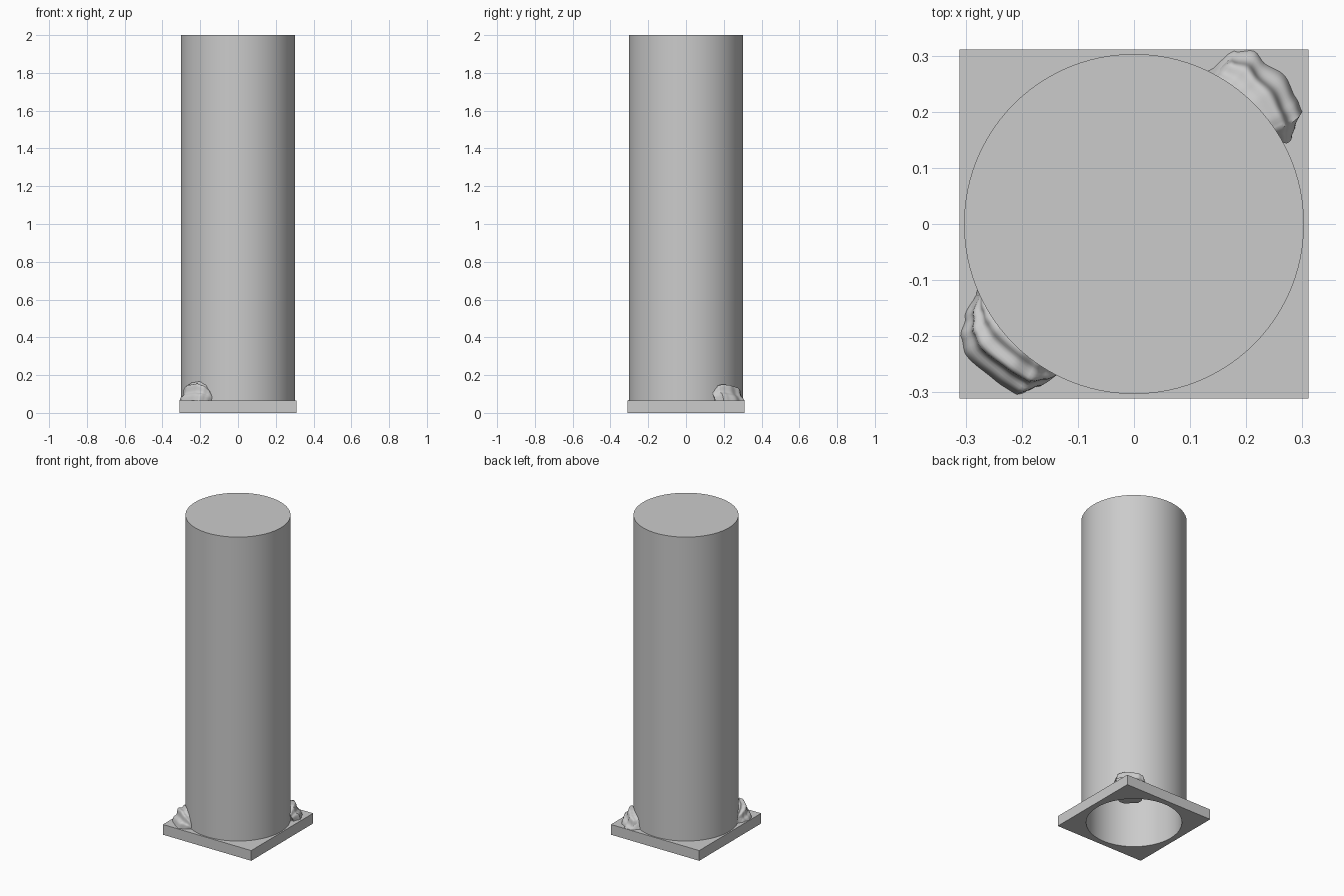
import bpy, bmesh, math

cube = bpy.data.objects.get("Cube")
if cube:
    bpy.data.objects.remove(cube, do_unlink=True)

stone = bpy.data.materials.new("grey stone")
stone.use_nodes = True
GREY = (0.6, 0.6, 0.6, 1)
stone.diffuse_color = GREY
stone.node_tree.nodes["Principled BSDF"].inputs["Base Color"].default_value = GREY

SIDES = 96
PLINTH_TOP = 0.065


def finish(bm, name, smooth=30):
    bmesh.ops.recalc_face_normals(bm, faces=bm.faces)
    mesh = bpy.data.meshes.new(name)
    bm.to_mesh(mesh)
    bm.free()
    ob = bpy.data.objects.new(name, mesh)
    mesh.materials.append(stone)
    bpy.context.collection.objects.link(ob)
    bpy.ops.object.select_all(action='DESELECT')
    ob.select_set(True)
    bpy.context.view_layer.objects.active = ob
    bpy.ops.object.shade_smooth_by_angle(angle=math.radians(smooth))
    return ob


def bridge(bm, a, b):
    for i in range(len(a)):
        j = (i + 1) % len(a)
        bm.faces.new((a[i], a[j], b[j], b[i]))


def ring(bm, radius, z, square=False):
    verts = []
    for i in range(SIDES):
        a = 2 * math.pi * (i + 0.0) / SIDES
        c, s = math.cos(a), math.sin(a)
        r = radius / max(abs(c), abs(s)) if square else radius
        verts.append(bm.verts.new((r * c, r * s, z)))
    return verts


# Square plinth with a round bore
bm = bmesh.new()
loops = [ring(bm, 0.311, 0, True), ring(bm, 0.311, PLINTH_TOP, True),
         ring(bm, 0.275, PLINTH_TOP), ring(bm, 0.275, 0)]
for k in range(4):
    bridge(bm, loops[k], loops[(k + 1) % 4])
finish(bm, "plinth")

# Hollow shaft, closed at the top and open below
bm = bmesh.new()
loops = [ring(bm, 0.275, 0.06), ring(bm, 0.303, 0.06),
         ring(bm, 0.303, 2), ring(bm, 0.275, 1.97)]
bridge(bm, loops[0], loops[1])
bridge(bm, loops[1], loops[2])
bridge(bm, loops[3], loops[0])
bm.faces.new(loops[2])
bm.faces.new(loops[3])
finish(bm, "column_shaft")


def sample(table, angle):
    for (a0, *v0), (a1, *v1) in zip(table, table[1:]):
        if angle <= a1:
            t = (angle - a0) / (a1 - a0)
            t = t * t * (3 - 2 * t)
            return [p + (q - p) * t for p, q in zip(v0, v1)]
    return table[-1][1:]


# Carved corner leaf: rows of angle, reach and height
def corner_leaf(name, table, folds, twist):
    bm = bmesh.new()
    cols, rows = 36, 20
    start, end = table[0][0], table[-1][0]
    grid = []
    for i in range(cols + 1):
        u = i / cols
        angle = start + (end - start) * u
        reach, height = sample(table, angle)
        line = []
        for j in range(rows + 1):
            v = j / rows
            swell = math.sin(math.pi * v)
            wave = math.sin(2 * math.pi * (folds * v + twist * u))
            depth = min(1, (reach - 0.3) / 0.06)
            r = 0.296 + (reach - 0.296) * v ** 0.8 + 0.004 * wave * swell * depth
            z = 0.06 + (height - 0.06) * math.cos(v * math.pi / 2) ** 0.9
            z += 0.008 * wave * swell * depth
            a = math.radians(angle + 2 * twist * swell)
            x = max(-0.311, min(0.311, r * math.cos(a)))
            y = max(-0.311, min(0.311, r * math.sin(a)))
            line.append(bm.verts.new((x, y, z)))
        grid.append(line)
    for p, q in zip(grid, grid[1:]):
        for j in range(rows):
            bm.faces.new((p[j], q[j], q[j + 1], p[j + 1]))
    # Close the two ends and the hidden back
    bm.faces.new(grid[0])
    bm.faces.new(grid[-1])
    for p, q in zip(grid, grid[1:]):
        bm.faces.new((p[0], q[0], q[-1], p[-1]))
    finish(bm, name, 50)


corner_leaf("front_corner_leaf", [
    (203, 0.305, 0.11), (209, 0.345, 0.135), (213, 0.369, 0.15),
    (218, 0.381, 0.16), (228, 0.374, 0.165), (235, 0.371, 0.15),
    (240, 0.335, 0.12), (242, 0.306, 0.09)], 2.2, 0.5)

corner_leaf("back_corner_leaf", [
    (29, 0.322, 0.11), (32, 0.34, 0.13), (34, 0.362, 0.145),
    (38, 0.367, 0.15), (45, 0.378, 0.15), (51, 0.37, 0.145),
    (55, 0.377, 0.14), (60, 0.358, 0.13), (64, 0.306, 0.09)], 1.6, -0.6)

# Rough stub of the back leaf reaching into the bore
bm = bmesh.new()
sections = []
for r, half, low, high in ((0.30, 0.08, 0.01, 0.1), (0.23, 0.065, 0.01, 0.09),
                           (0.19, 0.04, 0.02, 0.07)):
    sections.append([bm.verts.new(((r - w) * math.sqrt(0.5), (r + w) * math.sqrt(0.5), z))
                     for w, z in ((-half, low), (half, low), (half, high), (-half, high))])
bridge(bm, sections[0], sections[1])
bridge(bm, sections[1], sections[2])
bm.faces.new(sections[0])
bm.faces.new(sections[2])
finish(bm, "back_leaf_stub")
